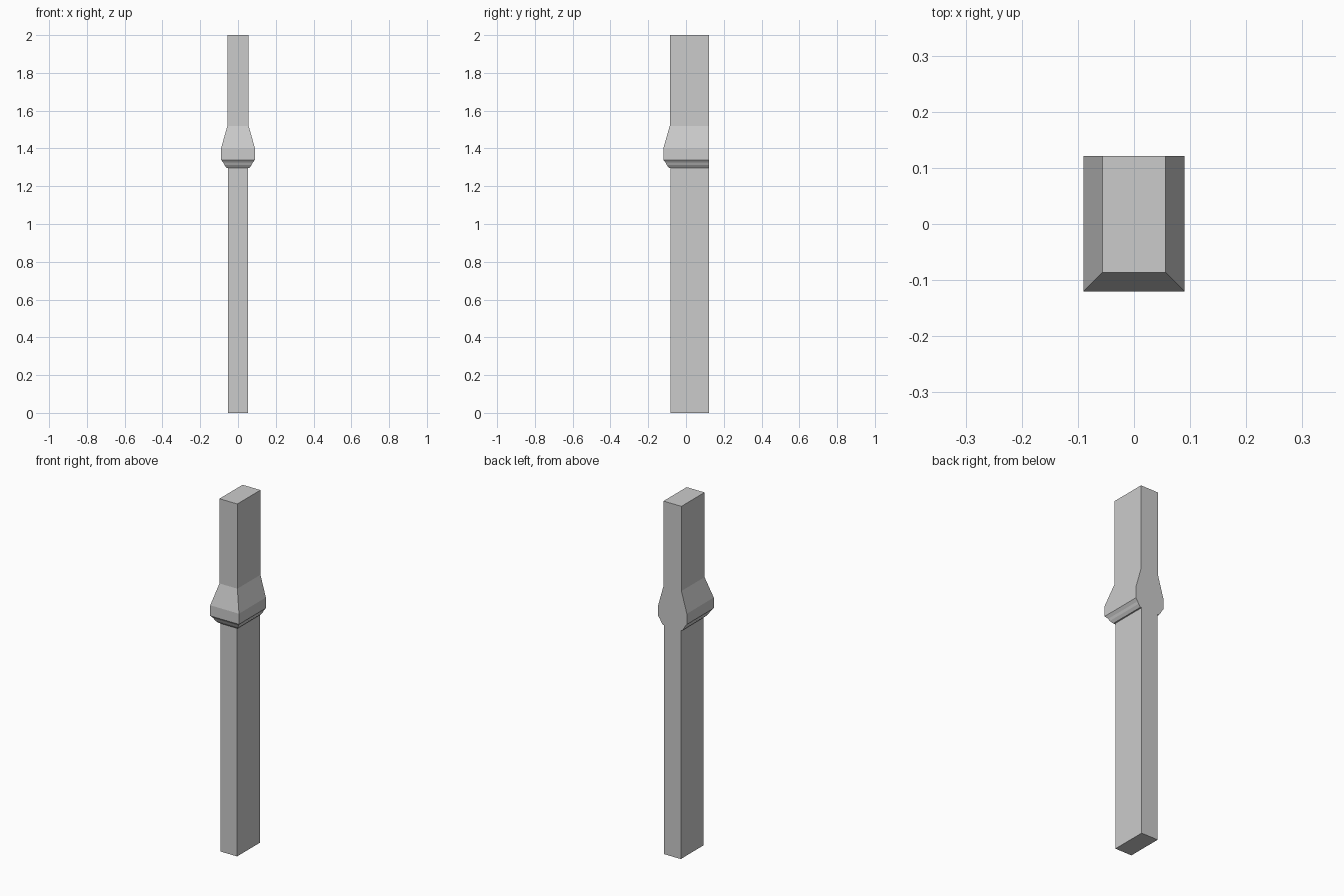
import bpy
import bmesh

cube = bpy.data.objects.get("Cube")
if cube:
    bpy.data.objects.remove(cube)

stone = bpy.data.materials.new("light_grey")
stone.use_nodes = True
colour = (0.6, 0.6, 0.6, 1)
stone.diffuse_color = colour
stone.node_tree.nodes["Principled BSDF"].inputs["Base Color"].default_value = colour

BACK = 0.121       # flat wall side
FRONT_EXTRA = 0.03  # how much further the moulding reaches forward than sideways

# Moulding profile: half width, height
profile = [
    (0.052, 0.0), (0.052, 1.297),    # lower shaft
    (0.06, 1.297), (0.072, 1.312),   # small lower step
    (0.078, 1.325), (0.09, 1.34),    # chamfer under the collar
    (0.09, 1.40), (0.056, 1.52),     # collar and its sloped top
    (0.056, 2.0),                    # upper shaft
]


def ring(bm, half, z):
    """Rectangle that grows to the front and sides, with a fixed back."""
    front = -half - FRONT_EXTRA
    corners = [(-half, front), (half, front), (half, BACK), (-half, BACK)]
    return [bm.verts.new((x, y, z)) for x, y in corners]


# Pilaster: loft the rings from bottom to top
bm = bmesh.new()
rings = [ring(bm, half, z) for half, z in profile]
for low, high in zip(rings, rings[1:]):
    for i in range(4):
        j = (i + 1) % 4
        if i == 2 and low[0].co.z == high[0].co.z:
            continue  # flat ledge has no depth along the back
        bm.faces.new((low[i], low[j], high[j], high[i]))

# Close the ends
bm.faces.new(rings[0][::-1])
bm.faces.new(rings[-1])
bmesh.ops.recalc_face_normals(bm, faces=bm.faces)

mesh = bpy.data.meshes.new("pilaster")
bm.to_mesh(mesh)
bm.free()
mesh.materials.append(stone)
pilaster = bpy.data.objects.new("pilaster", mesh)
bpy.context.collection.objects.link(pilaster)
